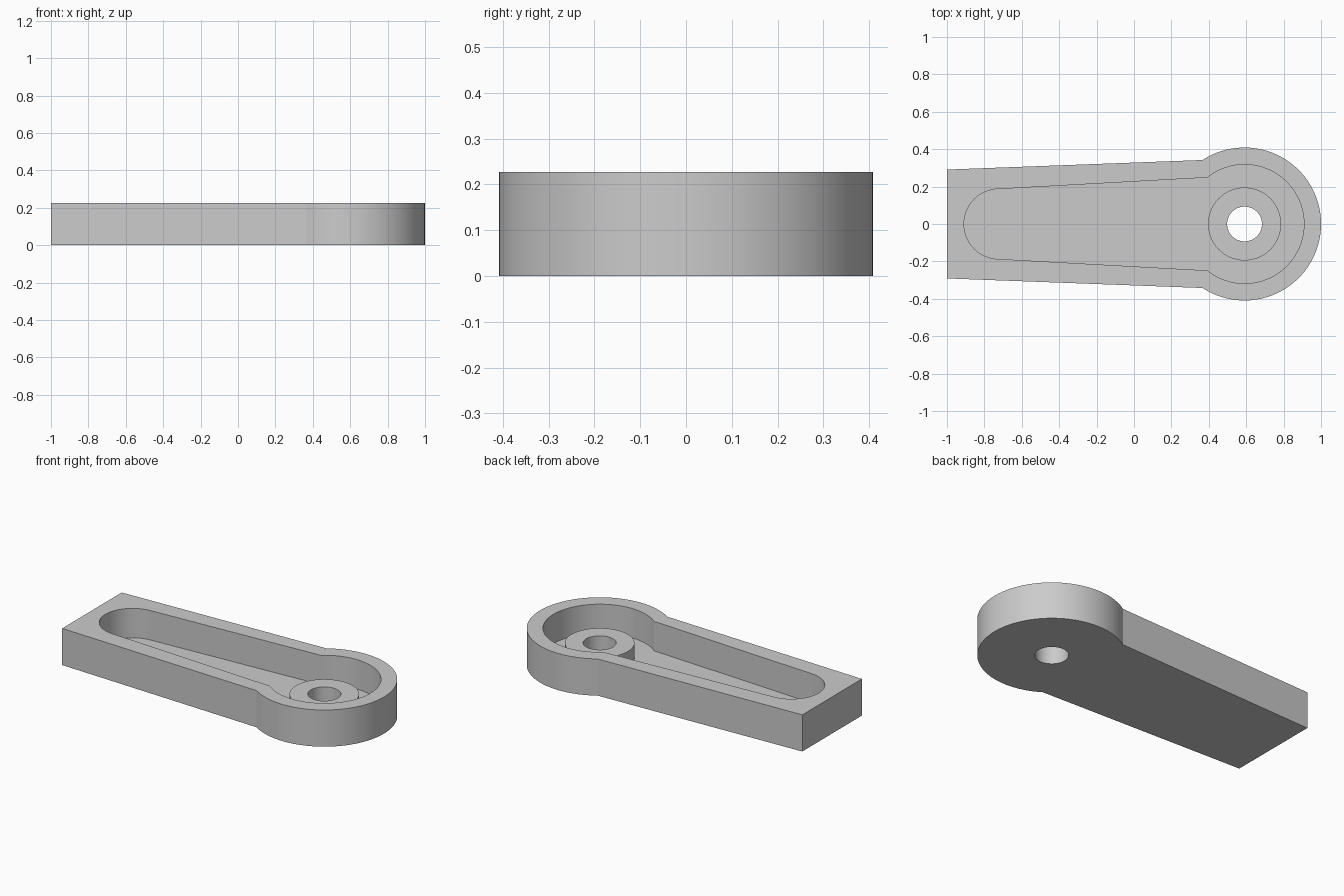
import bpy
import bmesh
from math import sin, cos, pi, atan2

if "Cube" in bpy.data.objects:
    bpy.data.objects.remove(bpy.data.objects["Cube"], do_unlink=True)

# Main dimensions
HUB_X = 0.591
HEIGHT, FLOOR, BOSS_TOP = 0.227, 0.045, 0.136

grey = bpy.data.materials.new("plain grey")
grey.use_nodes = True
COLOUR = (0.6, 0.6, 0.6, 1)
grey.diffuse_color = COLOUR
grey.node_tree.nodes["Principled BSDF"].inputs["Base Color"].default_value = COLOUR


def arc(cx, r, start, end, steps):
    angles = [start + (end - start) * i / steps for i in range(steps + 1)]
    return [(cx + r * cos(a), r * sin(a)) for a in angles]


def circle(r):
    return arc(HUB_X, r, 0, 2 * pi, 64)[:-1]


def hub_arc(r, kink_x, kink_y):
    """Hub end, running counter-clockwise between the two kinks."""
    a = atan2(kink_y, kink_x - HUB_X)
    return arc(HUB_X, r, -a, a, 64)


# Plan profiles, all counter-clockwise
outer = hub_arc(0.409, 0.367, 0.342) + [(-1, 0.291), (-1, -0.291)]
pocket = hub_arc(0.318, 0.392, 0.249) + arc(-0.722, 0.187, pi / 2, 3 * pi / 2, 32)
boss = circle(0.195)
hole = circle(0.093)

bm = bmesh.new()


def ring(profile, z):
    return [bm.verts.new((x, y, z)) for x, y in profile]


def wall(low, high):
    for i in range(len(low)):
        j = (i + 1) % len(low)
        bm.faces.new((low[i], low[j], high[j], high[i]))


def flat(outside, inside):
    """Fill the flat region between two rings."""
    edges = []
    for loop in (outside, inside):
        for a, b in zip(loop, loop[1:] + loop[:1]):
            edges.append(bm.edges.get((a, b)) or bm.edges.new((a, b)))
    bmesh.ops.triangle_fill(bm, edges=edges, use_beauty=True)


outer_low, outer_high = ring(outer, 0), ring(outer, HEIGHT)
pocket_low, pocket_high = ring(pocket, FLOOR), ring(pocket, HEIGHT)
boss_low, boss_high = ring(boss, FLOOR), ring(boss, BOSS_TOP)
hole_low, hole_high = ring(hole, 0), ring(hole, BOSS_TOP)

# Upright walls
for low, high in ((outer_low, outer_high), (pocket_low, pocket_high),
                  (boss_low, boss_high), (hole_low, hole_high)):
    wall(low, high)

# Rim, pocket floor, boss top and underside
flat(outer_high, pocket_high)
flat(pocket_low, boss_low)
flat(boss_high, hole_high)
flat(outer_low, hole_low)

bmesh.ops.recalc_face_normals(bm, faces=bm.faces)
mesh = bpy.data.meshes.new("lever_arm")
bm.to_mesh(mesh)
bm.free()
mesh.materials.append(grey)
arm = bpy.data.objects.new("lever_arm", mesh)
bpy.context.collection.objects.link(arm)

# Smooth round walls, crisp corners
bpy.ops.object.select_all(action="DESELECT")
arm.select_set(True)
bpy.context.view_layer.objects.active = arm
bpy.ops.object.shade_smooth_by_angle(angle=0.35)
